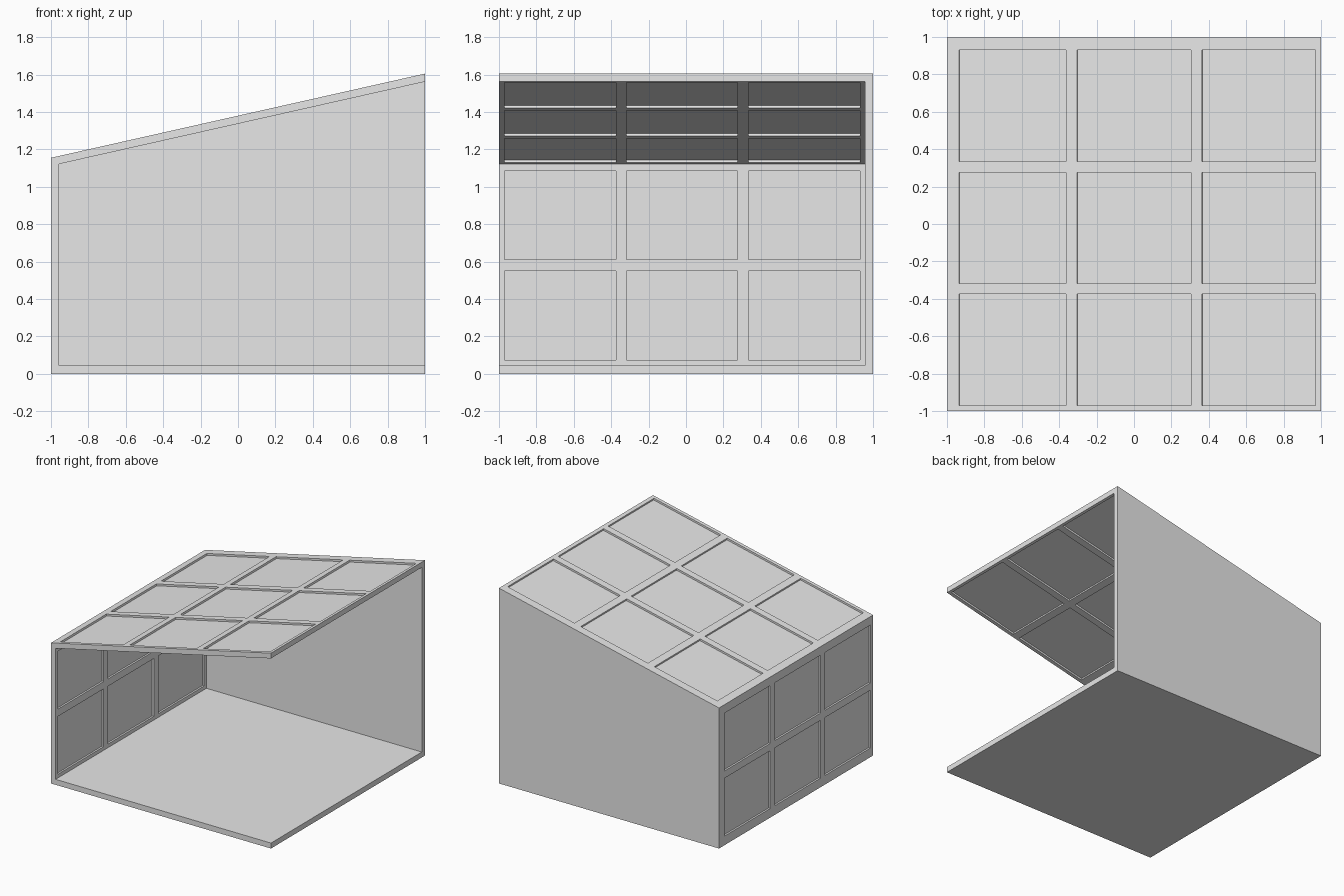
import bpy, bmesh, math
from mathutils import Matrix, Vector

cube = bpy.data.objects.get("Cube")
if cube:
    bpy.data.objects.remove(cube, do_unlink=True)

LOW, HIGH = 1.155, 1.605       # roof heights at the low and high sides
WALL, FLOOR = 0.042, 0.045     # sheet thicknesses
RISE = (HIGH - LOW) / 2
TILT = math.atan(RISE)
PANE = 0.012

grey = bpy.data.materials.new("light_grey")
grey.use_nodes = True
grey.diffuse_color = (0.8, 0.8, 0.8, 1)
grey.node_tree.nodes["Principled BSDF"].inputs["Base Color"].default_value = (0.8, 0.8, 0.8, 1)


def add_object(name, bm):
    bmesh.ops.recalc_face_normals(bm, faces=bm.faces)
    mesh = bpy.data.meshes.new(name)
    bm.to_mesh(mesh)
    bm.free()
    mesh.materials.append(grey)
    obj = bpy.data.objects.new(name, mesh)
    bpy.context.collection.objects.link(obj)
    return obj


def prism(name, profile, y0, y1):
    """Extrude an x-z profile along y."""
    bm = bmesh.new()
    face = bm.faces.new([bm.verts.new((x, y0, z)) for x, z in profile])
    new = bmesh.ops.extrude_face_region(bm, geom=[face])["geom"]
    moved = [v for v in new if isinstance(v, bmesh.types.BMVert)]
    bmesh.ops.translate(bm, verts=moved, vec=(0, y1 - y0, 0))
    return add_object(name, bm)


def blocks(name, us, vs, w0, w1, frame, grow=0.0):
    """A grid of boxes over the u and v ranges, placed by a frame matrix."""
    bm = bmesh.new()
    for u0, u1 in us:
        for v0, v1 in vs:
            centre = Vector((u0 + u1, v0 + v1, w0 + w1)) / 2
            size = (u1 - u0 + grow, v1 - v0 + grow, w1 - w0, 1)
            bmesh.ops.create_cube(
                bm, size=1,
                matrix=frame @ Matrix.Translation(centre) @ Matrix.Diagonal(size))
    return add_object(name, bm)


def roof_z(x):
    return LOW + RISE * (x + 1)


# Shell: floor, low side wall, back wall and sloping roof in one piece
shell = prism("shelter_shell", [(-1, 0), (1, 0), (1, HIGH), (-1, LOW)], -1, 1)

# Room, open at the front and at the high side
drop = WALL / math.cos(TILT)
left, right = -1 + WALL, 1.2
room = prism("room_cutter", [(left, FLOOR), (right, FLOOR),
                             (right, roof_z(right) - drop),
                             (left, roof_z(left) - drop)], -1.2, 1 - WALL)

# Window layouts
columns = [(-0.97, -0.375), (-0.317, 0.275), (0.335, 0.93)]
rows = [(0.075, 0.55), (0.61, 1.085)]
slopes = [(a / math.cos(TILT), b / math.cos(TILT))
          for a, b in [(-0.935, -0.364), (-0.305, 0.305), (0.363, 0.97)]]

roof_frame = Matrix.Translation((0, 0, roof_z(0))) @ Matrix.Rotation(-TILT, 4, 'Y')
# Wall frame: u along y, v along z, w along x
wall_frame = Matrix(((0, 0, 1, -1), (1, 0, 0, 0), (0, 1, 0, 0), (0, 0, 0, 1)))

cutters = [
    room,
    blocks("roof_cutter", slopes, columns, -WALL - 0.02, 0.02, roof_frame),
    blocks("wall_cutter", columns, rows, -0.02, WALL + 0.02, wall_frame),
]

# Cut the room and the window openings
for cutter in cutters:
    cutter.hide_render = True
    mod = shell.modifiers.new(cutter.name, 'BOOLEAN')
    mod.operation = 'DIFFERENCE'
    mod.solver = 'EXACT'
    mod.object = cutter
bpy.context.view_layer.update()
result = bpy.data.meshes.new_from_object(
    shell.evaluated_get(bpy.context.evaluated_depsgraph_get()))
shell.modifiers.clear()
shell.data = result
result.materials.clear()
result.materials.append(grey)
for poly in result.polygons:
    poly.material_index = 0
for cutter in cutters:
    bpy.data.objects.remove(cutter, do_unlink=True)

# Panes set midway in the openings
inner = (WALL - PANE) / 2
blocks("roof_panes", slopes, columns, -inner - PANE, -inner, roof_frame, 0.004)
blocks("side_wall_panes", columns, rows, inner, inner + PANE, wall_frame, 0.004)
